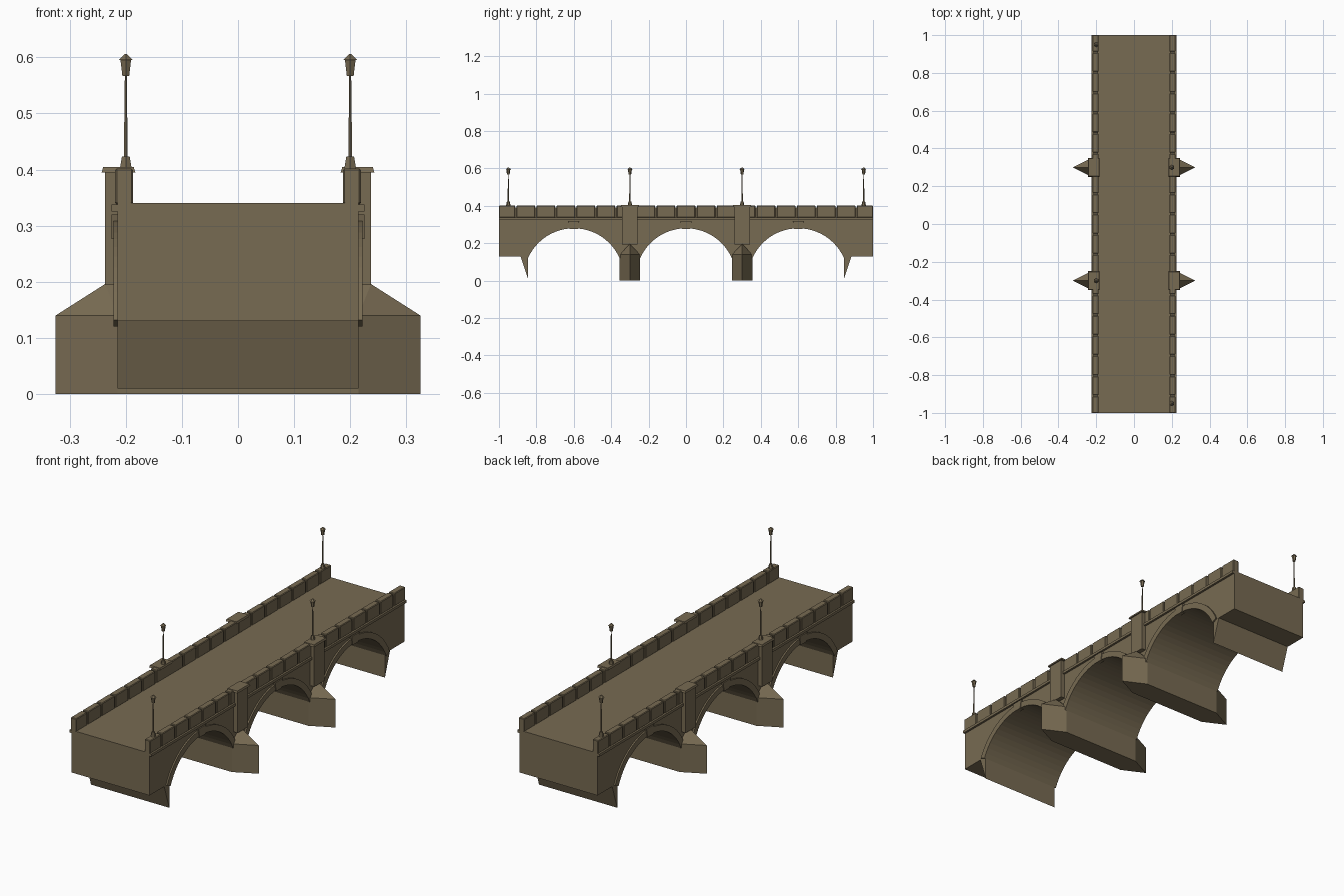
import bpy, bmesh, math
from mathutils import Matrix

cube = bpy.data.objects.get("Cube")
if cube:
    bpy.data.objects.remove(cube, do_unlink=True)

stone = bpy.data.materials.new("weathered stone")
stone.use_nodes = True
colour = (0.185, 0.145, 0.085, 1)
stone.diffuse_color = colour
stone.node_tree.nodes["Principled BSDF"].inputs["Base Color"].default_value = colour


def finish(name, bm):
    bmesh.ops.recalc_face_normals(bm, faces=bm.faces)
    mesh = bpy.data.meshes.new(name)
    bm.to_mesh(mesh)
    bm.free()
    mesh.materials.append(stone)
    obj = bpy.data.objects.new(name, mesh)
    bpy.context.collection.objects.link(obj)
    return obj


def add_box(bm, x0, x1, y0, y1, z0, z1):
    size = Matrix.Diagonal((abs(x1 - x0), y1 - y0, z1 - z0, 1))
    centre = Matrix.Translation(((x0 + x1) / 2, (y0 + y1) / 2, (z0 + z1) / 2))
    bmesh.ops.create_cube(bm, size=1, matrix=centre @ size)


def box(name, *bounds):
    bm = bmesh.new()
    add_box(bm, *bounds)
    return finish(name, bm)


def extrude_profile(name, outline, x0, x1):
    """Extrude a (y, z) outline across the width."""
    bm = bmesh.new()
    face = bm.faces.new([bm.verts.new((x0, y, z)) for y, z in outline])
    new = bmesh.ops.extrude_face_region(bm, geom=[face])["geom"]
    bmesh.ops.translate(bm, vec=(x1 - x0, 0, 0),
                        verts=[v for v in new if isinstance(v, bmesh.types.BMVert)])
    return finish(name, bm)


def hull(name, points):
    bm = bmesh.new()
    for p in points:
        bm.verts.new(p)
    bmesh.ops.convex_hull(bm, input=bm.verts)
    return finish(name, bm)


# Arch dimensions
CROWN, SPRING, HALF = 0.28, 0.12, 0.245
RISE = CROWN - SPRING
RADIUS = (HALF ** 2 + RISE ** 2) / (2 * RISE)
CENTRE_Z = CROWN - RADIUS
SWEEP = math.asin(HALF / RADIUS)
STEPS = 24
ARCHES = (-0.6, 0, 0.6)
PIERS = (-0.3, 0.3)
WALL = 0.2145


def arc(y, radius):
    angles = [SWEEP * (2 * i / STEPS - 1) for i in range(STEPS + 1)]
    return [(y + radius * math.sin(a), CENTRE_Z + radius * math.cos(a)) for a in angles]


# Deck and spandrels with three arches, and sloping abutment feet
outline = [(-1, 0.34), (-1, 0.13), (-0.885, 0.13), (-0.845, 0.01)]
for y in ARCHES:
    outline += arc(y, RADIUS)
outline += [(0.845, 0.01), (0.885, 0.13), (1, 0.13), (1, 0.34)]
extrude_profile("deck_and_arches", outline, -WALL, WALL)

# Piers with pointed cutwaters and sloping caps
for y in PIERS:
    plan = [(s * x, y + w) for s in (-1, 1)
            for x, w in ((WALL, -0.055), (WALL, 0.055), (0.325, 0))]
    hull("pier", [(px, py, z) for px, py in plan for z in (0, 0.14)])
    hull("cutwater_cap", [(px, py, 0.14) for px, py in plan]
         + [(s * 0.237, y, 0.196) for s in (-1, 1)])

for side, label in ((1, "left"), (-1, "right")):
    # Raised arch rings and keystones
    for y in ARCHES:
        ring = arc(y, RADIUS) + arc(y, RADIUS + 0.03)[::-1]
        extrude_profile(label + "_arch_ring", ring, side * 0.205, side * 0.222)
        key = [(y - 0.022, 0.276), (y + 0.022, 0.276), (y + 0.03, 0.32), (y - 0.03, 0.32)]
        extrude_profile(label + "_keystone", key, side * 0.205, side * 0.225)

    # Parapet wall and string course
    box(label + "_parapet", side * 0.191, side * WALL, -1, 1, 0.335, 0.392)
    box(label + "_string_course", side * 0.205, side * 0.225, -1, 1, 0.325, 0.338)

    # Parapet blocks with narrow joints
    bm = bmesh.new()
    pitch, joint = 0.107, 0.004
    for i in range(-9, 10):
        y0 = max(-1, (i - 0.5) * pitch + joint)
        y1 = min(1, (i + 0.5) * pitch - joint)
        add_box(bm, side * 0.187, side * 0.219, y0, y1, 0.338, 0.402)
    blocks = finish(label + "_parapet_blocks", bm)
    bevel = blocks.modifiers.new("worn edges", "BEVEL")
    bevel.width = 0.003
    bevel.segments = 1

    # Pilasters above the piers, with tapered caps
    for y in PIERS:
        box(label + "_pilaster", side * 0.188, side * 0.237, y - 0.041, y + 0.041, 0.194, 0.397)
        hull(label + "_pilaster_cap",
             [(side * x, y + w, z) for z, inset in ((0.395, 0), (0.405, 0.003))
              for x in (0.183 + inset, 0.243 - inset)
              for w in (-0.05 + inset, 0.05 - inset)])


def lamp(x, y):
    """Stack tapered sections: foot, pole, lantern and roof."""
    sections = (("lamp_foot", 0.4, 0.423, 0.0125, 0.008),
                ("lamp_pole", 0.423, 0.567, 0.004, 0.002),
                ("lamp_lantern", 0.567, 0.596, 0.007, 0.011),
                ("lamp_roof", 0.595, 0.606, 0.0145, 0.002))
    for name, z0, z1, r0, r1 in sections:
        bm = bmesh.new()
        bmesh.ops.create_cone(bm, cap_ends=True, segments=6, radius1=r0, radius2=r1,
                              depth=z1 - z0, matrix=Matrix.Translation((x, y, (z0 + z1) / 2)))
        finish(name, bm)


# Lamps alternate between the two sides
for x, y in ((0.2, -0.95), (-0.2, -0.3), (0.2, 0.3), (-0.2, 0.95)):
    lamp(x, y)
